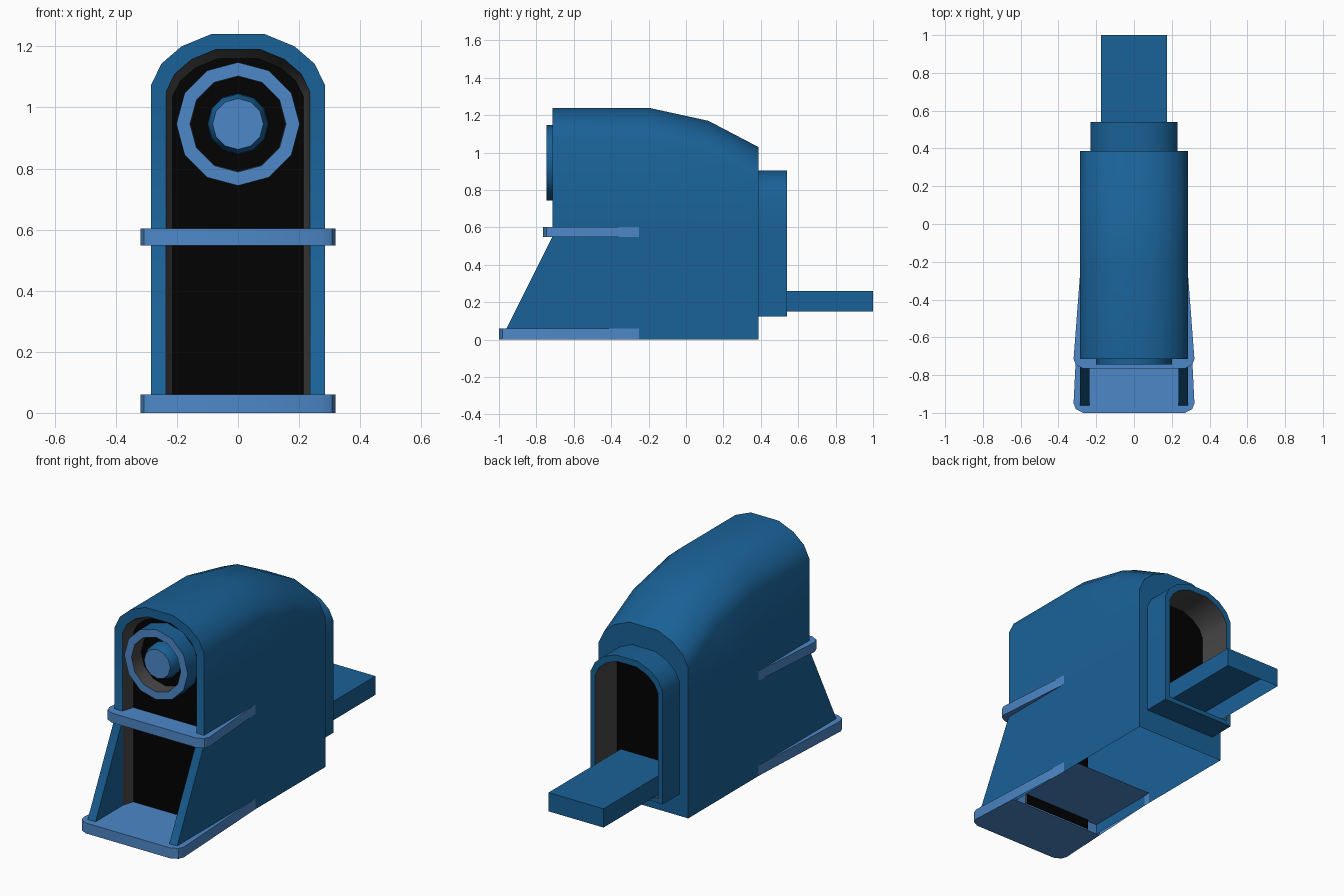
import bpy, bmesh, math

if "Cube" in bpy.data.objects:
    bpy.data.objects.remove(bpy.data.objects["Cube"])


def mat(name, col):
    m = bpy.data.materials.new(name)
    m.diffuse_color = (*col, 1)
    m.use_nodes = True
    m.node_tree.nodes["Principled BSDF"].inputs["Base Color"].default_value = m.diffuse_color
    return m


BLUE, LIGHT, GREY, BLACK = range(4)
MATS = [mat("main blue", (0.010, 0.120, 0.310)), mat("light blue", (0.075, 0.245, 0.58)),
        mat("dark grey", (0.065, 0.065, 0.065)), mat("black", (0.0005, 0.0005, 0.0005))]


def finish(name, bm):
    bmesh.ops.recalc_face_normals(bm, faces=bm.faces)
    me = bpy.data.meshes.new(name)
    bm.to_mesh(me)
    bm.free()
    for m in MATS:
        me.materials.append(m)
    ob = bpy.data.objects.new(name, me)
    bpy.context.collection.objects.link(ob)
    bpy.ops.object.select_all(action='DESELECT')
    ob.select_set(True)
    bpy.context.view_layer.objects.active = ob
    bpy.ops.object.shade_smooth_by_angle(angle=math.radians(32))
    return ob


def loft(name, rings, mats, caps, open_spans=()):
    """Skin rings of points: a material per span and end cap (None = open end).
    Spans listed in open_spans leave out the last side of the ring."""
    bm = bmesh.new()
    vs = [[bm.verts.new(p) for p in r] for r in rings]
    n = len(vs[0])
    for k, (a, b, m) in enumerate(zip(vs, vs[1:], mats)):
        for i in range(n - 1 if k in open_spans else n):
            j = (i + 1) % n
            bm.faces.new((a[i], a[j], b[j], b[i])).material_index = m
    for r, m in zip((vs[0], vs[-1]), caps):
        if m is not None:
            bm.faces.new(r).material_index = m
    return finish(name, bm)


def arch(y, w, z0, top, raked=False):
    """Round-topped outline; a raked one leans forward below z = 0.55."""
    h = 0.585 * w
    half = [(w, z0), (w, 0.55)] + [(w * fx, top - h * fz) for fx, fz in
                                   ((1, 1), (0.88, 0.58), (0.65, 0.24), (0.31, 0))]
    pts = half + [(-x, z) for x, z in reversed(half)]
    return [(x, y - (max(0, 0.55 - z) * 0.5 if raked else 0), z) for x, z in pts]


# Housing shell, open underneath: rear recess, rear frame, hood, front rim, cheeks, front recess
loft("housing", [
    arch(0.34, 0.20, 0.15, 0.87),
    arch(0.54, 0.20, 0.15, 0.87),
    arch(0.54, 0.23, 0.125, 0.905),
    arch(0.387, 0.23, 0.125, 0.905),
    arch(0.387, 0.285, 0.0, 1.03),
    arch(0.12, 0.285, 0.0, 1.17),
    arch(-0.20, 0.285, 0.0, 1.24),
    arch(-0.715, 0.285, 0.0, 1.24, True),
    arch(-0.715, 0.235, 0.0, 1.19, True),
    arch(-0.712, 0.235, 0.0, 1.19),
    arch(-0.645, 0.215, 0.0, 1.16),
], [GREY] + [BLUE] * 8 + [GREY], (BLACK, BLACK), open_spans=(4, 5, 6, 7, 8, 9))


# Flared plates wrapped around the front: base and shelf
def flare(y0, back):
    half = [(0.283, back), (0.286, -0.27), (0.32, y0 + 0.05), (0.308, y0 + 0.02), (0.27, y0)]
    return half + [(-x, y) for x, y in reversed(half)]


loft("shelf_plate", [[(x, y, z) for x, y in flare(-0.765, -0.21)] for z in (0.548, 0.603)],
     [LIGHT], (LIGHT, LIGHT))
# The base is solid only in front of the recess panel; behind it just skirt and top remain
loft("base_plate", [[(x, y, z) for x, y in flare(-1.0, -0.21)] for z in (0.0, 0.06)],
     [LIGHT], (None, LIGHT), open_spans=(0,))
floor = [(x, y) for x, y in flare(-1.0, -0.655)]
floor = [(0.305, -0.655)] + floor[2:5] + floor[5:8] + [(-0.305, -0.655)]
loft("base_floor", [[(x * 0.999, y + 0.001, z) for x, y in floor] for z in (0.0, 0.057)],
     [LIGHT], (LIGHT, LIGHT))

# Rear ramp, a tray open underneath
ramp = [(0.175, 0.345), (0.175, 1.0), (-0.175, 1.0), (-0.175, 0.345)]
loft("rear_ramp", [[(x, y, z) for x, y in ramp] for z in (0.152, 0.26)], [BLUE], (None, BLUE))


# Twelve-sided turned parts facing the front
def turned(name, profile, mats, caps):
    rings = [[(r * math.sin(math.tau * i / 12), y, 0.946 + r * math.cos(math.tau * i / 12))
              for i in range(12)] for r, y in profile]
    loft(name, rings, mats, caps)


turned("lamp_ring", [(0.202, -0.64), (0.202, -0.745), (0.157, -0.745), (0.155, -0.66)],
       [BLUE, LIGHT, GREY], (BLACK, BLACK))
turned("lamp_hub", [(0.1, -0.655), (0.098, -0.70), (0.083, -0.735)],
       [BLUE, BLUE], (BLUE, LIGHT))
